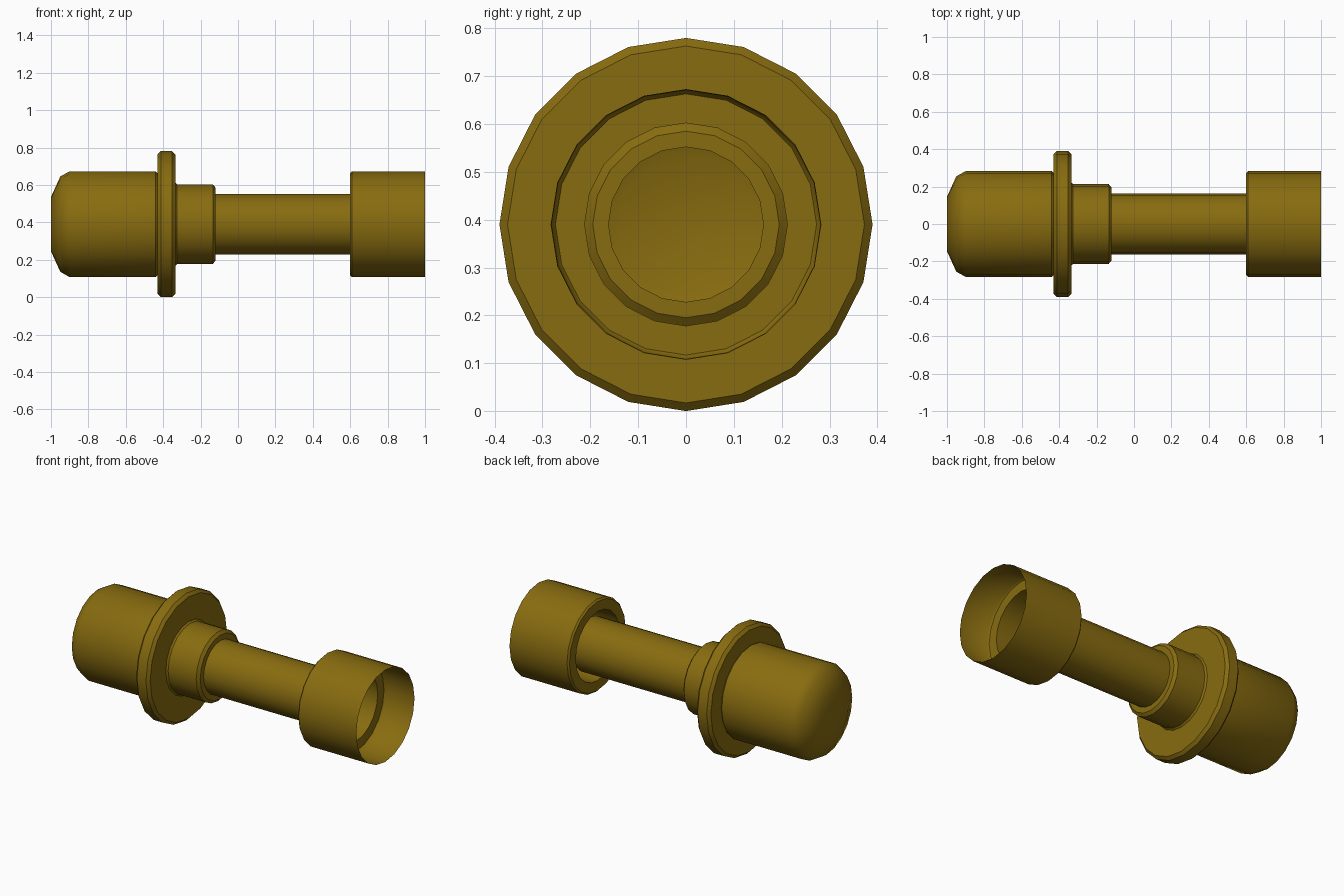
import bpy, bmesh, math
from mathutils import Matrix

SIDES = 20
AXIS_Z = 0.39

cube = bpy.data.objects.get("Cube")
if cube:
    bpy.data.objects.remove(cube, do_unlink=True)

gold = bpy.data.materials.new("dark_gold")
gold.use_nodes = True
colour = (0.245, 0.149, 0.005, 1)
gold.diffuse_color = colour
gold.node_tree.nodes["Principled BSDF"].inputs["Base Color"].default_value = colour


def lathe(name, profile):
    """Turn a profile of (x, radius) points around the long axis."""
    bm = bmesh.new()
    verts = [bm.verts.new((x, 0, r)) for x, r in profile]
    edges = [bm.edges.new(pair) for pair in zip(verts, verts[1:])]
    bmesh.ops.spin(bm, geom=verts + edges, cent=(0, 0, 0), axis=(1, 0, 0),
                   angle=math.tau, steps=SIDES, use_duplicate=False)
    bmesh.ops.remove_doubles(bm, verts=bm.verts, dist=0.0005)
    bmesh.ops.recalc_face_normals(bm, faces=bm.faces)
    # Open shells: turn them so the outermost faces point outwards
    outer = max(bm.faces, key=lambda f: f.calc_center_median().yz.length)
    if outer.normal.yz.dot(outer.calc_center_median().yz) < 0:
        bmesh.ops.reverse_faces(bm, faces=bm.faces)
    bmesh.ops.transform(bm, matrix=Matrix.Translation((0, 0, AXIS_Z)), verts=bm.verts)
    mesh = bpy.data.meshes.new(name)
    bm.to_mesh(mesh)
    bm.free()
    mesh.materials.append(gold)
    obj = bpy.data.objects.new(name, mesh)
    bpy.context.collection.objects.link(obj)
    bpy.ops.object.select_all(action='DESELECT')
    obj.select_set(True)
    bpy.context.view_layer.objects.active = obj
    bpy.ops.object.shade_smooth_by_angle(angle=math.radians(40))
    return obj


# Domed tail, flange, collar and open hollow rod in one turned shell
lathe("body", [
    (-1, 0), (-1, 0.145), (-0.95, 0.255), (-0.9, 0.283),
    (-0.44, 0.283), (-0.43, 0.273),
    (-0.43, 0.373), (-0.413, 0.39), (-0.352, 0.39), (-0.335, 0.373),
    (-0.335, 0.222), (-0.325, 0.213),
    (-0.135, 0.213), (-0.12, 0.195), (-0.12, 0.162), (0.65, 0.162),
])

# Open cup with a stepped bore around the rod end
lathe("nozzle_cup", [
    (1, 0.283), (0.61, 0.283), (0.6, 0.273), (0.6, 0.212),
    (0.8, 0.212), (0.8, 0.273), (0.81, 0.281), (1, 0.282),
])
